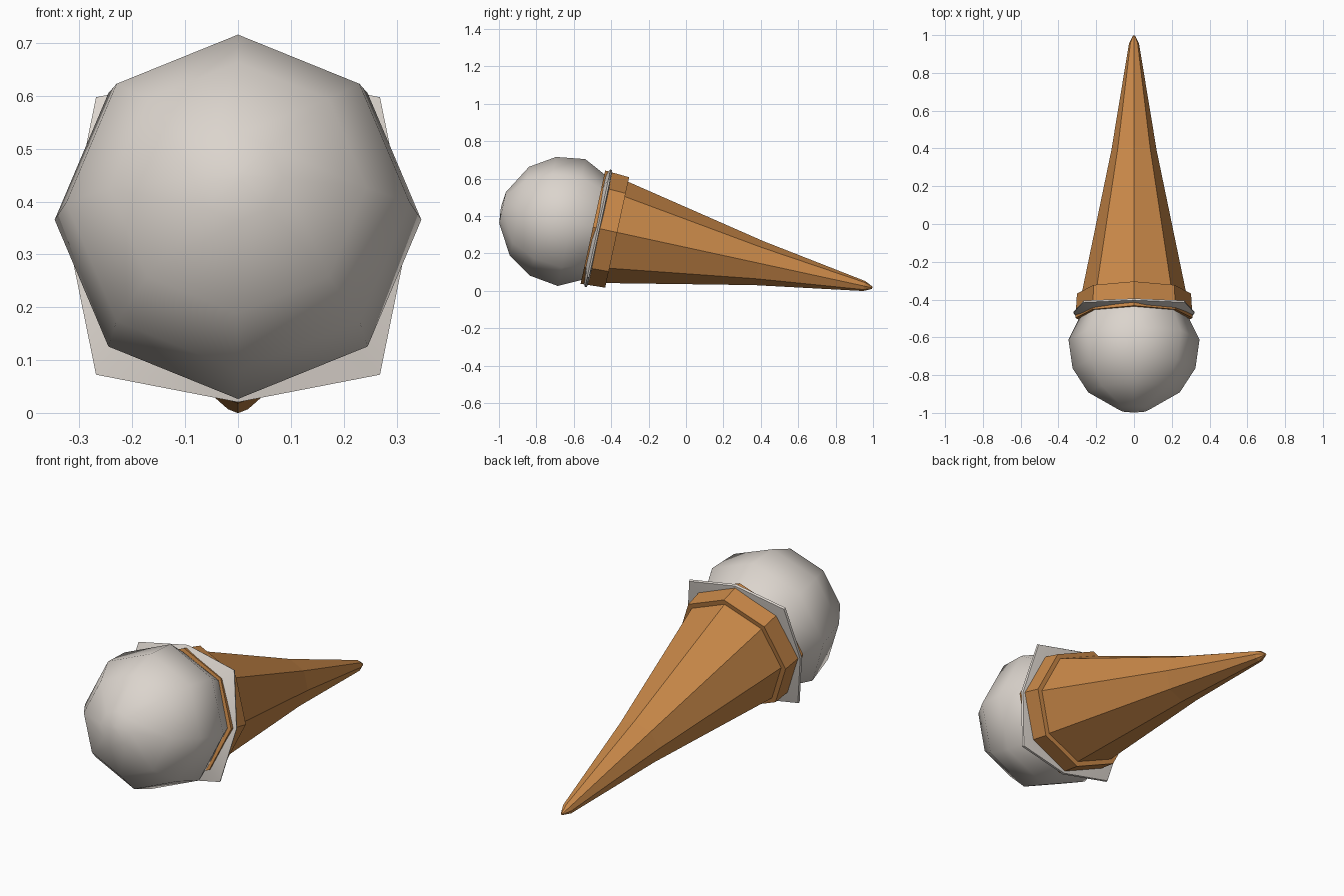
import bpy, bmesh, math
from mathutils import Vector

if "Cube" in bpy.data.objects:
    bpy.data.objects.remove(bpy.data.objects["Cube"])

# axis of the lying cone: t runs from the rim centre to the tip
C = Vector((0, -0.495, 0.34))
D = Vector((0, 0.977, -0.212)).normalized()
U = Vector((0, 0.212, 0.977)).normalized()
X = Vector((1, 0, 0))
N = 8


def material(name, rgb):
    m = bpy.data.materials.new(name)
    m.diffuse_color = (*rgb, 1)
    m.use_nodes = True
    m.node_tree.nodes["Principled BSDF"].inputs["Base Color"].default_value = m.diffuse_color
    return m


def lathe(name, profile, mat):
    """Octagonal lathe; each profile entry is (t, corner radius, diagonal radius)."""
    bm = bmesh.new()
    rings = []
    for t, r0, r1 in profile:
        ring = []
        for i in range(N):
            a = i * math.tau / N
            r = r1 if i % 2 else r0
            ring.append(bm.verts.new(C + D * t + (X * math.sin(a) + U * math.cos(a)) * r))
        rings.append(ring)
    for a, b in zip(rings, rings[1:]):
        for i in range(N):
            j = (i + 1) % N
            bm.faces.new((a[i], a[j], b[j], b[i]))
    bm.faces.new(rings[0])
    bm.faces.new(rings[-1])
    bmesh.ops.recalc_face_normals(bm, faces=bm.faces)
    me = bpy.data.meshes.new(name)
    bm.to_mesh(me)
    bm.free()
    me.materials.append(mat)
    ob = bpy.data.objects.new(name, me)
    bpy.context.collection.objects.link(ob)
    return ob


wafer = material("wafer_brown", (0.58, 0.245, 0.065))
cream = material("cream_white", (0.71, 0.66, 0.61))

# wafer cone with its collar
lathe("wafer_cone", [(t, r, r) for t, r in (
    (-0.003, 0.31), (0.13, 0.302), (0.13, 0.277), (0.905, 0.12),
    (1.482, 0.027), (1.526, 0.006))], wafer)

# scoop, flaring into a thin drip skirt over the rim
scoop = lathe("ice_cream_scoop", [
    (-0.505, 0.01, 0.01), (-0.497, 0.085, 0.085), (-0.405, 0.243, 0.243),
    (-0.275, 0.325, 0.325), (-0.12, 0.347, 0.347), (0.002, 0.287, 0.292),
    (0.024, 0.322, 0.38), (0.034, 0.318, 0.376), (0.04, 0.28, 0.28)], cream)
bpy.context.view_layer.objects.active = scoop
scoop.select_set(True)
bpy.ops.object.shade_smooth_by_angle(angle=math.radians(50))
